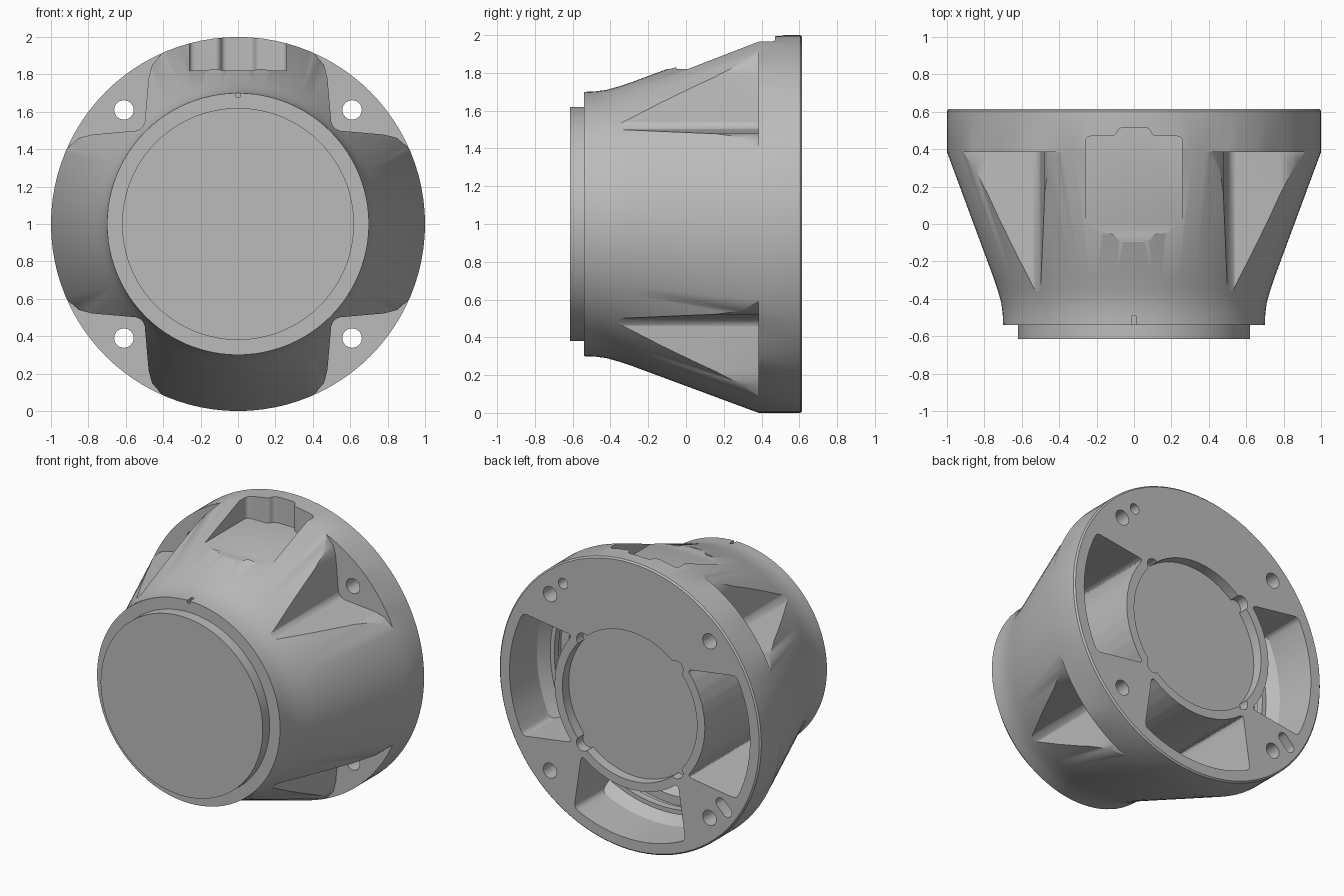
import bpy, bmesh, math
from mathutils import Vector

cube = bpy.data.objects.get("Cube")
if cube:
    bpy.data.objects.remove(cube, do_unlink=True)

grey = bpy.data.materials.new("cast_grey")
grey.use_nodes = True
grey.diffuse_color = (0.5, 0.5, 0.5, 1)
grey.node_tree.nodes["Principled BSDF"].inputs["Base Color"].default_value = (0.5, 0.5, 0.5, 1)


def finish(name, bm):
    bmesh.ops.remove_doubles(bm, verts=bm.verts, dist=1e-5)
    bmesh.ops.recalc_face_normals(bm, faces=bm.faces)
    mesh = bpy.data.meshes.new(name)
    bm.to_mesh(mesh)
    bm.free()
    mesh.materials.append(grey)
    obj = bpy.data.objects.new(name, mesh)
    bpy.context.collection.objects.link(obj)
    return obj


def lathe(name, profile, steps=96):
    """Revolve (radius, y) points about the body axis."""
    bm = bmesh.new()
    vs = [bm.verts.new((r, y, 1)) for r, y in profile]
    edges = [bm.edges.new(p) for p in zip(vs, vs[1:])]
    bmesh.ops.spin(bm, geom=vs + edges, cent=(0, 0, 1), axis=(0, 1, 0),
                   angle=math.tau, steps=steps)
    return finish(name, bm)


def prism(name, outline, lo, hi, upright=False):
    """Extrude an outline along y (about the body axis), or along z if upright."""
    bm = bmesh.new()
    if upright:
        low, step = [(u, v, lo) for u, v in outline], (0, 0, hi - lo)
    else:
        low, step = [(u, lo, 1 + v) for u, v in outline], (0, hi - lo, 0)
    face = bm.faces.new([bm.verts.new(p) for p in low])
    ext = bmesh.ops.extrude_face_region(bm, geom=[face], use_keep_orig=True)
    moved = [g for g in ext["geom"] if isinstance(g, bmesh.types.BMVert)]
    bmesh.ops.translate(bm, verts=moved, vec=step)
    return finish(name, bm)


def arc(radius, start, end, n, centre=(0, 0)):
    return [(centre[0] + radius * math.cos(math.radians(start + (end - start) * i / n)),
             centre[1] + radius * math.sin(math.radians(start + (end - start) * i / n)))
            for i in range(n + 1)]


def circle(radius, centre):
    return arc(radius, 0, 360, 24, centre)[:-1]


def rounded(points, radius, n=5):
    """Round the clear corners of an outline."""
    out, pts = [], [Vector(p) for p in points]
    for i, p in enumerate(pts):
        a, b = pts[i - 1] - p, pts[(i + 1) % len(pts)] - p
        if a.angle(b) > math.radians(155):
            out.append(tuple(p))
            continue
        cut = min(radius, 0.45 * a.length, 0.45 * b.length)
        start, end = p + a.normalized() * cut, p + b.normalized() * cut
        for k in range(n + 1):
            t = k / n
            out.append(tuple(start * (1 - t) ** 2 + p * 2 * t * (1 - t) + end * t * t))
    return out


def turned(points, degrees):
    c, s = math.cos(math.radians(degrees)), math.sin(math.radians(degrees))
    return [(u * c - v * s, u * s + v * c) for u, v in points]


def boolean(obj, tool, operation="DIFFERENCE"):
    """Apply one boolean and discard the tool."""
    mod = obj.modifiers.new("cut", "BOOLEAN")
    mod.operation, mod.solver, mod.object = operation, "EXACT", tool
    bpy.context.view_layer.update()
    result = bpy.data.meshes.new_from_object(
        obj.evaluated_get(bpy.context.evaluated_depsgraph_get()))
    obj.modifiers.clear()
    obj.data = result
    bpy.data.objects.remove(tool, do_unlink=True)


# Body: front plug, curved shoulder, cone and round flange
housing = lathe("housing", [
    (0, -0.615), (0.62, -0.615), (0.62, -0.54), (0.7, -0.54), (0.702, -0.48),
    (0.71, -0.42), (0.727, -0.36), (0.75, -0.29), (1, 0.385), (1, 0.605),
    (0.99, 0.615), (0, 0.615)])

# Corner pockets in front of the flange, with flared outer ends
side = [(0.53, 0.5), (0.78, 0.478), (0.85, 0.46), (0.92, 0.4), (1.1, 0.2)]
corner = ([(v, u) for u, v in reversed(side)]
          + arc(0.05, 190, 260, 5, (0.55, 0.55)) + side + [(1.2, 1.2)])
for quarter in range(4):
    boolean(housing, prism("pocket_cutter", turned(corner, 90 * quarter), -0.8, 0.385))

# Bolt holes through the flange
for x in (-0.61, 0.61):
    for z in (-0.61, 0.61):
        boolean(housing, prism("bolt_cutter", circle(0.052, (x, z)), 0.2, 0.8))

# Blind dowel hole and dowel slot in the rear face
boolean(housing, prism("dowel_cutter", circle(0.036, (0.51, 0.71)), 0.45, 0.8))
slot = arc(0.036, -45, 135, 10, (0.025, 0.025)) + arc(0.036, 135, 315, 10, (-0.025, -0.025))
slot = [(u - 0.72, v - 0.51) for u, v in slot]
boolean(housing, prism("slot_cutter", slot, 0.45, 0.8))

# Rear windows: deep chambers following the cone, with a ring groove inside
window = rounded(arc(0.575, 40, -40, 10) + arc(0.92, -27.5, 27.5, 12), 0.07)
for angle in (0, 180, 270):
    chamber = lathe("chamber_cutter", [
        (0, 0.7), (0.95, 0.7), (0.95, 0.36), (0.87, 0.24), (0.84, 0.24), (0.84, 0.19),
        (0.86, 0.19), (0.86, 0.14), (0.8, 0.14), (0.64, -0.36), (0, -0.36)])
    boolean(chamber, prism("window_cutter", turned(window, angle), -0.5, 0.66), "INTERSECT")
    boolean(housing, chamber)

# Shallow round recess with four small lobes in the rear face
boolean(housing, prism("recess_cutter", arc(0.515, 0, 360, 72)[:-1], 0.545, 0.8))
for quarter in range(4):
    lobe = circle(0.05, turned([(0.505, 0)], 45 + 90 * quarter)[0])
    boolean(housing, prism("lobe_cutter", lobe, 0.545, 0.8))

# Top opening with a tab at each end and a flat floor
half = [(0.26, -0.05), (0.26, 0.47), (0.1, 0.47), (0.08, 0.515)]
end = [(0.08, -0.095), (0.11, -0.05)]
outline = end[:1] + end[1:] + half
outline += [(-u, v) for u, v in reversed(outline)]
boolean(housing, prism("opening_cutter", rounded(outline, 0.035), 1.82, 2.2, True))

# Small timing notch on the front shoulder
notch = [(-0.01, -0.6), (0.01, -0.6), (0.01, -0.49), (-0.01, -0.49)]
boolean(housing, prism("notch_cutter", notch, 1.68, 1.8, True))

# Smooth shading with sharp edges kept
housing.data.materials.clear()
housing.data.materials.append(grey)
bpy.ops.object.select_all(action="DESELECT")
housing.select_set(True)
bpy.context.view_layer.objects.active = housing
bpy.ops.object.shade_smooth_by_angle(angle=math.radians(30))
